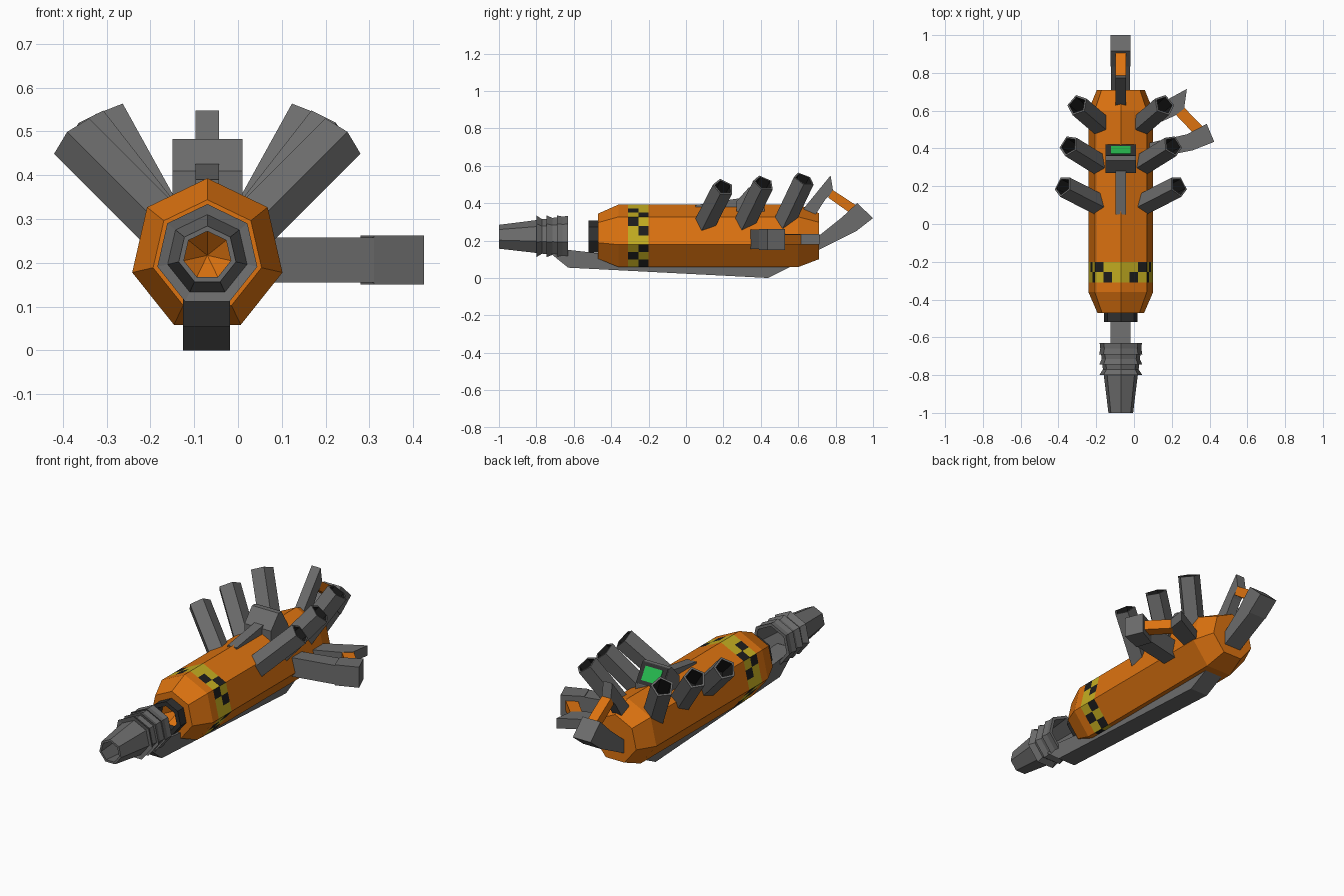
import bpy, bmesh, math
from mathutils import Vector, Matrix

if "Cube" in bpy.data.objects:
    bpy.data.objects.remove(bpy.data.objects["Cube"])

CX, CZ = -0.07, 0.217          # long axis of the machine


def mat(name, rgb):
    m = bpy.data.materials.new(name)
    m.diffuse_color = (*rgb, 1)
    m.use_nodes = True
    m.node_tree.nodes["Principled BSDF"].inputs["Base Color"].default_value = m.diffuse_color
    return m


ORANGE = mat("orange", (0.72, 0.17, 0.005))
GREY = mat("grey", (0.15, 0.15, 0.15))
DARK = mat("dark_grey", (0.03, 0.03, 0.03))
BLACK = mat("black", (0.012, 0.012, 0.012))
YELLOW = mat("yellow", (0.55, 0.42, 0.015))
GREEN = mat("green", (0.02, 0.50, 0.08))


def finish(bm, name, mats, matrix=Matrix(), rule=None):
    bmesh.ops.remove_doubles(bm, verts=bm.verts, dist=1e-5)
    bmesh.ops.recalc_face_normals(bm, faces=bm.faces)
    if rule:
        for f in bm.faces:
            f.material_index = rule(f)
    bm.transform(matrix)
    me = bpy.data.meshes.new(name)
    bm.to_mesh(me)
    bm.free()
    for m in mats:
        me.materials.append(m)
    ob = bpy.data.objects.new(name, me)
    bpy.context.collection.objects.link(ob)
    return ob


def lathe(name, prof, sides, mats, matrix, closed=True, sub=1, rule=None):
    """Sweep (y, r) points round the local y axis as a regular polygon, corner up."""
    bm = bmesh.new()
    corners = [Vector((math.sin(2 * math.pi * i / sides), 0, math.cos(2 * math.pi * i / sides)))
               for i in range(sides)]
    dirs = [corners[i].lerp(corners[(i + 1) % sides], k / sub)
            for i in range(sides) for k in range(sub)]
    rings = [[bm.verts.new(d * r + Vector((0, y, 0))) for d in dirs] for y, r in prof]
    n = len(dirs)
    for j in range(len(rings) if closed else len(rings) - 1):
        a, b = rings[j], rings[(j + 1) % len(rings)]
        for i in range(n):
            bm.faces.new((a[i], a[(i + 1) % n], b[(i + 1) % n], b[i]))
    return finish(bm, name, mats, matrix, rule)


def slab(name, pts, lo, hi, m, axis="x"):
    """Extrude a side profile (y, z) across x, or a plan profile (x, y) up z."""
    bm = bmesh.new()
    place = (lambda p, t: (t, *p)) if axis == "x" else (lambda p, t: (*p, t))
    a = [bm.verts.new(place(p, lo)) for p in pts]
    b = [bm.verts.new(place(p, hi)) for p in pts]
    bm.faces.new(a)
    bm.faces.new(b)
    for i in range(len(pts)):
        k = (i + 1) % len(pts)
        bm.faces.new((a[i], a[k], b[k], b[i]))
    return finish(bm, name, [m])


AXIS = Matrix.Translation((CX, 0, CZ))


# body with a checked warning band
def body_colour(f):
    c = f.calc_center_median()
    if not -0.31 < c.y < -0.20:
        return 0
    row = int((math.atan2(c.x, c.z) % (2 * math.pi)) / (2 * math.pi) * 21)
    col = 0 if c.y < -0.255 else 1
    return 2 if (row + col) % 2 == 1 and row % 5 != 0 else 1


lathe("body", [(-0.40, 0), (-0.47, 0.068), (-0.47, 0.127), (-0.36, 0.176), (-0.31, 0.176),
               (-0.255, 0.176), (-0.20, 0.176), (0.60, 0.176), (0.71, 0.13), (0.71, 0)],
      7, [ORANGE, YELLOW, BLACK], AXIS, closed=False, sub=3, rule=body_colour)

# dark collar at the body's open front
lathe("front_collar", [(-0.46, 0.09), (-0.52, 0.09), (-0.52, 0.066), (-0.46, 0.066)],
      7, [DARK], AXIS)

# hollow tapered nozzle with three flared rings
prof = [(-1.0, 0.067)]
for y in (-0.80, -0.745, -0.69):
    r = 0.067 + (y + 1) * 0.13
    prof += [(y + 0.005, r), (y, 0.117), (y + 0.03, r + 0.004)]
prof += [(-0.63, 0.115), (-0.63, 0.098), (-1.0, 0.055)]
lathe("nozzle", prof, 7, [GREY], AXIS)

# keel bar joining nozzle and body
slab("keel_bar", [(-0.76, 0.16), (-0.63, 0.055), (0.44, 0.0), (0.58, 0.07), (0.55, 0.10),
                  (-0.45, 0.13), (-0.63, 0.15)], -0.125, -0.018, GREY)

# six open exhaust pipes, mirrored about the long axis
PIPES = [("front", (0.02, 0.09, 0.27), (0.235, 0.20, 0.485)),
         ("middle", (0.02, 0.30, 0.27), (0.205, 0.415, 0.507)),
         ("rear", (0.02, 0.51, 0.275), (0.16, 0.63, 0.528))]
for label, base, tip in PIPES:
    for side, s in (("right", 1), ("left", -1)):
        a, b = [Vector((CX + s * (p[0] - CX), p[1], p[2])) for p in (base, tip)]
        L = (b - a).length
        M = Matrix.Translation(a) @ (b - a).to_track_quat("Y", "Z").to_matrix().to_4x4()
        lathe(f"{label}_{side}_pipe", [(0, 0), (0, 0.06), (L, 0.06), (L, 0.048),
                                       (L - 0.13, 0.045), (L - 0.13, 0)],
              5, [GREY, BLACK], M, closed=False,
              rule=lambda f, L=L: int(all(v.co.xz.length < 0.05 for v in f.verts)
                                      and f.calc_center_median().y > 0.01))

# display housing on top, with a screen facing back and a fin in front
slab("display_housing", [(0.27, 0.33), (0.27, 0.41), (0.335, 0.483), (0.36, 0.483),
                         (0.42, 0.385), (0.42, 0.33)], -0.15, 0.01, GREY)
e0, e1 = Vector((0.36, 0.483)), Vector((0.42, 0.385))
out = Vector((0.098, 0.06)).normalized()


def plate(name, t0, t1, h, lo, hi, m):
    p, q = e0.lerp(e1, t0), e0.lerp(e1, t1)
    slab(name, [p, q, q + out * h, p + out * h], lo, hi, m)


plate("screen_bezel", 0.02, 0.98, 0.003, -0.147, 0.007, DARK)
plate("screen", 0.15, 0.80, 0.006, -0.122, -0.018, GREEN)
slab("top_fin", [(0.05, 0.37), (0.05, 0.39), (0.28, 0.425), (0.28, 0.37)], -0.097, -0.043, GREY)

# rear handle: arm, end block, orange grip, upper fin
slab("rear_arm", [(0.60, 0.09), (0.71, 0.15), (0.91, 0.25), (0.835, 0.325), (0.71, 0.225),
                  (0.60, 0.16)], -0.122, -0.021, GREY)
slab("rear_block", [(0.91, 0.25), (1.0, 0.32), (0.915, 0.40), (0.835, 0.325)],
     -0.125, -0.018, GREY)
slab("rear_grip", [(0.76, 0.43), (0.88, 0.345), (0.915, 0.385), (0.785, 0.47)],
     -0.097, -0.043, ORANGE)
slab("rear_fin", [(0.60, 0.33), (0.64, 0.385), (0.773, 0.548), (0.787, 0.462), (0.745, 0.42),
                  (0.68, 0.32)], -0.097, -0.043, GREY)

# side handle, same parts laid flat on the right
slab("side_arm", [(0.04, 0.335), (0.31, 0.39), (0.28, 0.475), (0.04, 0.42)],
     0.155, 0.258, GREY, "z")
slab("side_block", [(0.31, 0.39), (0.425, 0.435), (0.385, 0.53), (0.28, 0.475)],
     0.15, 0.262, GREY, "z")
slab("side_grip", [(0.315, 0.48), (0.365, 0.515), (0.262, 0.62), (0.22, 0.58)],
     0.18, 0.233, ORANGE, "z")
slab("side_fin", [(0.05, 0.50), (0.22, 0.575), (0.265, 0.61), (0.28, 0.715), (0.05, 0.59)],
     0.18, 0.235, GREY, "z")
